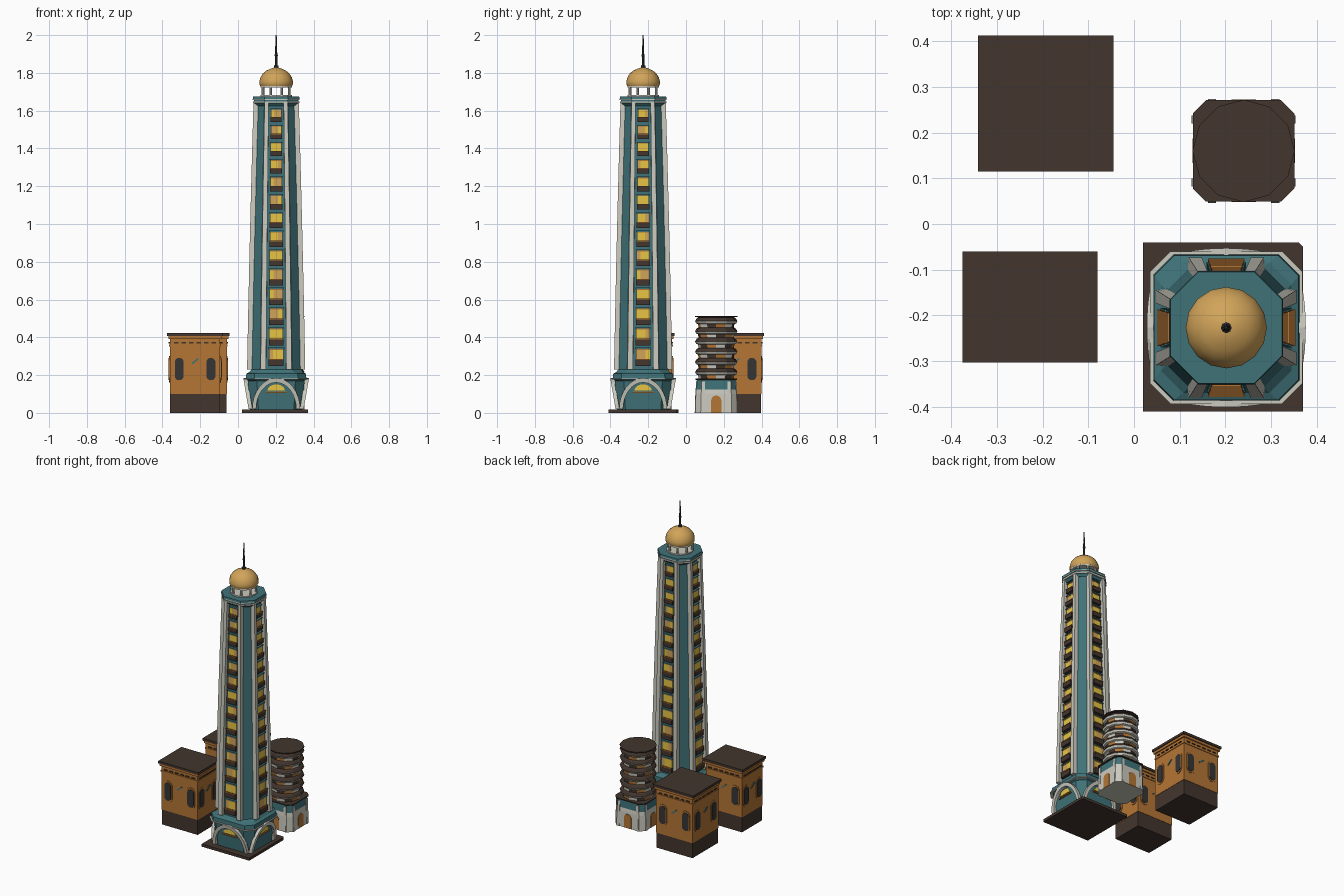
import bpy, bmesh, random
from math import sin, cos, pi
from mathutils import Matrix, Vector

random.seed(4)
if "Cube" in bpy.data.objects:
    bpy.data.objects.remove(bpy.data.objects["Cube"])


def material(name, rgb):
    m = bpy.data.materials.new(name)
    m.use_nodes = True
    m.diffuse_color = (*rgb, 1)
    m.node_tree.nodes["Principled BSDF"].inputs["Base Color"].default_value = (*rgb, 1)
    return m


TEAL = material("teal", (.05, .17, .19))
WHITE = material("stone white", (.60, .59, .52))
BROWN = material("dark brown", (.056, .036, .027))
ORANGE = material("burnt orange", (.46, .18, .036))
GOLD = material("gold", (.64, .37, .10))
YELLOW = material("window yellow", (.84, .58, .06))
SLATE = material("dark slate", (.035, .035, .035))


def finish(name, bm, *mats, smooth=False):
    bmesh.ops.recalc_face_normals(bm, faces=bm.faces)
    me = bpy.data.meshes.new(name)
    bm.to_mesh(me)
    bm.free()
    for m in mats:
        me.materials.append(m)
    ob = bpy.data.objects.new(name, me)
    bpy.context.collection.objects.link(ob)
    if smooth:
        bpy.ops.object.select_all(action='DESELECT')
        ob.select_set(True)
        bpy.context.view_layer.objects.active = ob
        bpy.ops.object.shade_smooth_by_angle()
    return ob


def skin(bm, rings, mat=0, M=Matrix()):
    """Join equal-length point rings into a capped skin; returns side rows and ends."""
    vs = [[bm.verts.new(M @ Vector(p)) for p in r] for r in rings]
    n, rows = len(vs[0]), []
    for a, b in zip(vs, vs[1:]):
        rows.append([bm.faces.new((a[i], a[(i + 1) % n], b[(i + 1) % n], b[i])) for i in range(n)])
    ends = [bm.faces.new(vs[0][::-1]), bm.faces.new(vs[-1])]
    for f in sum(rows, []) + ends:
        f.material_index = mat
    return rows, ends


def box(bm, x0, x1, y0, y1, z0, z1, mat=0, M=Matrix()):
    skin(bm, [[(x0, y0, z), (x1, y0, z), (x1, y1, z), (x0, y1, z)] for z in (z0, z1)], mat, M)


def octagon(c, r, h, z):
    """Chamfered square: half width r, half length of each main side h."""
    pts = [(-h, -r), (h, -r), (r, -h), (r, h), (h, r), (-h, r), (-r, h), (-r, -h)]
    return [(c[0] + x, c[1] + y, z) for x, y in pts]


def circle(c, r, z, n):
    return [(c[0] + r * cos(2 * pi * i / n), c[1] + r * sin(2 * pi * i / n), z) for i in range(n)]


def lathe(name, c, profile, n, *mats, smooth=False):
    bm = bmesh.new()
    skin(bm, [circle(c, r, z, n) for r, z in profile])
    return finish(name, bm, *mats, smooth=smooth)


def sides(c):
    """Frames for the four walls; each wall faces local -y."""
    return [Matrix.Translation((c[0], c[1], 0)) @ Matrix.Rotation(k * pi / 2, 4, 'Z') for k in range(4)]


def plate(bm, pts, y, depth, mat, M):
    skin(bm, [[(x, y + d, z) for x, z in pts] for d in (0, -depth)], mat, M)


# ---- Main tower ----
C = (.202, -.227)
LOW, HIGH = .23, 1.64


def wall(z):
    """Half width of the tapering shaft, gently bowed."""
    t = (z - LOW) / (HIGH - LOW)
    return .131 - .034 * t + .008 * t * (1 - t)


bm = bmesh.new()
skin(bm, [[(x, y, z) for x, y in ((.02, -.41), (.37, -.41), (.37, -.05), (.36, -.04), (.02, -.04))] for z in (0, .018)])
finish("ground_plinth", bm, BROWN)

bm = bmesh.new()
skin(bm, [octagon(C, r, r * k, z) for r, k, z in
          [(.138, .68, .018), (.150, .68, .17), (.160, .72, .18), (.158, .72, .208), (.143, .66, .215), (.131, .62, LOW)]])
skin(bm, [octagon(C, .167, .122, z) for z in (.176, .182)], 1)
finish("tower_base", bm, TEAL, WHITE)

# Leaning arches, with a fan light inside each
bm = bmesh.new()
for M in sides(C):
    def lean(a, rx, rz, d):
        z = .02 + rz * sin(a)
        return (rx * cos(a), -(.140 + d + .17 * (z - .02)), z)
    angles = [pi * i / 16 for i in range(17)]
    skin(bm, [[lean(a, .127, .165, -.015), lean(a, .127, .165, .006),
               lean(a, .106, .141, .006), lean(a, .106, .141, -.015)] for a in angles], 0, M)
    fan = [(.046 * cos(pi * i / 10), .118 + .033 * sin(pi * i / 10)) for i in range(11)]
    plate(bm, fan, -.145, .008, 1, M)
    box(bm, -.055, .055, -.153, -.14, .106, .112, 2, M)
finish("base_arches", bm, WHITE, YELLOW, ORANGE)

bm = bmesh.new()
levels = [LOW + (HIGH - LOW) * i / 8 for i in range(9)]
skin(bm, [octagon(C, wall(z), wall(z) * .62, z) for z in levels])
finish("tower_shaft", bm, TEAL)

# White pilasters flanking each window column
bm = bmesh.new()
for M in sides(C):
    for s in (-1, 1):
        skin(bm, [[(s * w * .40, -w + .015, z), (s * w * .65, -w + .015, z),
                   (s * w * .63, -w - .023, z), (s * w * .41, -w - .023, z)]
                  for z in levels for w in [wall(z)]], 0, M)
finish("pilasters", bm, WHITE)

# Window columns: two-part pane, hood and railed balcony shrink towards the top
bm = bmesh.new()
FLOORS = 14
for M in sides(C):
    for i in range(FLOORS):
        t = i / (FLOORS - 1)
        z = .310 + 1.415 * t - .14 * t * t
        s = 1 - .27 * t
        w = wall(z)
        split = random.choice((-.016, .012))
        left, right = random.choice(((1, 2), (2, 1), (1, 1)))
        box(bm, -.038 * s, split * s, -w - .010, -w + .01, z - .028 * s, z + .024 * s, left, M)
        box(bm, split * s, .038 * s, -w - .010, -w + .01, z - .028 * s, z + .024 * s, right, M)
        box(bm, -.038 * s, .038 * s, -w - .012, -w + .01, z + .024 * s, z + .029 * s, 3, M)
        box(bm, -.040 * s, .040 * s, -w - .020, -w + .01, z - .062 * s, z - .030 * s, 0, M)
        box(bm, -.040 * s, .040 * s, -w - .022, -w - .016, z - .030 * s, z - .025 * s, 3, M)
        box(bm, -.043 * s, .043 * s, -w - .014, -w + .01, z + .029 * s, z + .036 * s, 4, M)
finish("windows_and_balconies", bm, BROWN, YELLOW, GOLD, ORANGE, TEAL)

# Crown ledges
bm = bmesh.new()
for r0, r1, z0, z1, m in [(.106, .118, 1.625, 1.640, 0), (.123, .123, 1.640, 1.649, 1),
                          (.118, .118, 1.649, 1.657, 0), (.124, .124, 1.657, 1.662, 1), (.124, .122, 1.662, 1.674, 0)]:
    skin(bm, [octagon(C, r0, r0 * .5, z0), octagon(C, r1, r1 * .5, z1)], m)
finish("crown_ledge", bm, TEAL, WHITE)

# Open lantern below the dome, with a rail
bm = bmesh.new()
for i in range(8):
    a = pi / 8 + i * pi / 4
    p = (C[0] + .075 * cos(a), C[1] + .075 * sin(a))
    skin(bm, [circle(p, .007, z, 8) for z in (1.67, 1.732)])
skin(bm, [circle(C, .083, z, 16) for z in (1.672, 1.682)])
skin(bm, [circle(C, .083, z, 16) for z in (1.722, 1.734)])
finish("lantern", bm, WHITE)

lathe("dome", C, [(.084, 1.730), (.089, 1.740), (.089, 1.755), (.083, 1.777), (.070, 1.797),
                  (.052, 1.812), (.030, 1.822), (.012, 1.828)], 16, GOLD, smooth=True)
lathe("spire", C, [(.012, 1.824), (.012, 1.838), (.006, 1.842), (.006, 1.885), (.009, 1.892), (.006, 1.90),
                   (.005, 1.935), (.006, 1.94), (.004, 1.946), (.003, 2)], 8, SLATE)


# ---- Orange blocks ----
def block(name, x0, x1, y0, y1):
    c = ((x0 + x1) / 2, (y0 + y1) / 2)
    hx, hy = (x1 - x0) / 2, (y1 - y0) / 2
    bm = bmesh.new()

    def layer(inset, z0, z1, mat):
        box(bm, x0 + inset, x1 - inset, y0 + inset, y1 - inset, z0, z1, mat)

    layer(.016, 0, .1, 1)
    layer(.014, .1, .405, 0)
    layer(.010, .352, .362, 0)
    layer(.006, .392, .408, 0)
    layer(0, .408, .424, 1)
    for k, M in enumerate(sides(c)):
        half, d = ((hx, hy) if k % 2 == 0 else (hy, hx))
        d -= .014
        for s in (-1, 1):
            # Tall round-ended window in a raised surround
            for w, h, out, mat in ((.031, .040, .004, 0), (.024, .036, .007, 2)):
                pts = [(s * half * .57 + w * cos(a), .232 + w * sin(a) + (h if sin(a) > 0 else -h))
                       for a in [pi * (i + .5) / 6 for i in range(12)]]
                plate(bm, pts, -d + .003, out + .003, mat, M)
            for j in range(3):
                x = s * half * (.14 + .27 * j)
                box(bm, x - .012, x + .012, -d - .006, -d, .368, .374, 1, M)
        plate(bm, [(-.02, .262), (-.012, .258), (.022, .286), (.012, .290)], -d, .005, 3, M)
    finish(name, bm, ORANGE, BROWN, SLATE, TEAL)


block("front_block", -.375, -.08, -.303, -.06)
block("back_block", -.342, -.045, .115, .413)

# ---- Ringed round tower ----
R = (.24, .16)
bm = bmesh.new()
rows, ends = skin(bm, [octagon(R, r, r * .74, z) for r, z in
                       [(.111, 0), (.108, .1), (.105, .125), (.103, .174), (.111, .176), (.111, .182)]])
for f in rows[2]:
    f.material_index = 1
for f in rows[3] + rows[4] + ends[1:]:
    f.material_index = 3
for M in sides(R):
    arch = [(-.027, 0), (.027, 0)] + [(.027 * cos(pi * i / 8), .065 + .027 * sin(pi * i / 8)) for i in range(9)]
    plate(bm, arch, -.105, .007, 2, M)
    for s in (-1, 1):
        # Corner buttresses
        skin(bm, [[(s * .060, -.09, z), (s * .078, -.09, z), (s * .078, -y, z), (s * .060, -y, z)]
                  for z, y in ((0, .114), (.165, .107))], 0, M)
finish("round_tower_base", bm, WHITE, TEAL, ORANGE, BROWN)

# Stacked floors: mixed recess panels, pale sill, dark lip
bm = bmesh.new()
profile = []
for i in range(6):
    z = .182 + .054 * i
    profile += [(.094, z), (.096, z + .018), (.106, z + .022), (.112, z + .034), (.104, z + .048)]
profile += [(.094, .506), (.112, .508), (.112, .514)]
rows, ends = skin(bm, [circle(R, r, z, 12) for r, z in profile])
for i, row in enumerate(rows):
    for j, f in enumerate(row):
        if i >= 29 or i % 5 in (3, 4):
            f.material_index = 1
        elif i % 5 == 0:
            f.material_index = (j + i // 5) % 3
ends[1].material_index = 1
finish("round_tower_rings", bm, WHITE, BROWN, ORANGE)
